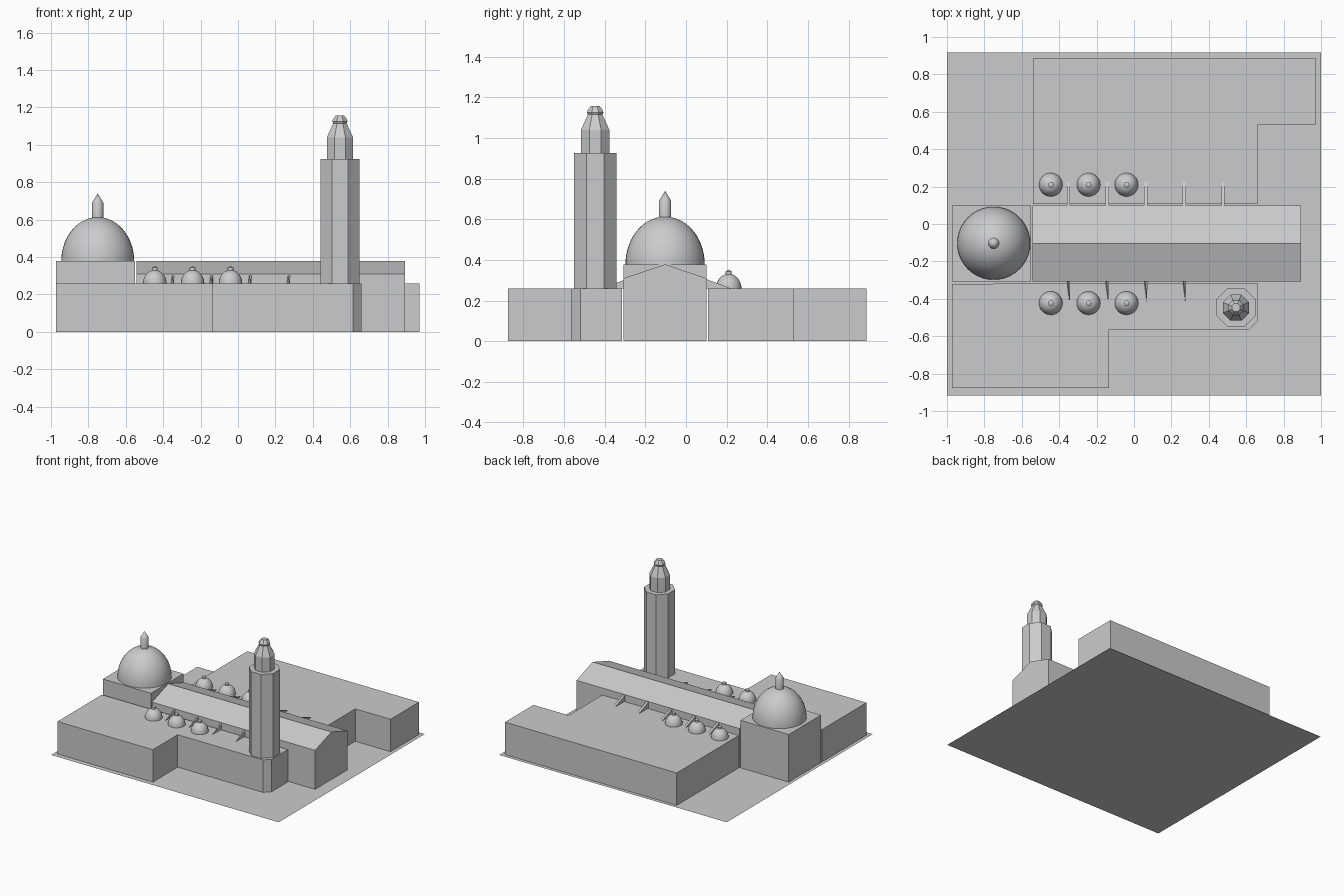
import bpy, bmesh, math
from mathutils import Vector

if "Cube" in bpy.data.objects:
    bpy.data.objects.remove(bpy.data.objects["Cube"])


def finish(name, bm, smooth=False):
    bmesh.ops.recalc_face_normals(bm, faces=bm.faces[:])
    # make sure the shells point outward (some are open underneath)
    c = sum((v.co for v in bm.verts), Vector()) / len(bm.verts)
    if sum(f.normal.dot(f.calc_center_median() - c) * f.calc_area() for f in bm.faces) < 0:
        bmesh.ops.reverse_faces(bm, faces=bm.faces[:])
    me = bpy.data.meshes.new(name)
    bm.to_mesh(me)
    bm.free()
    ob = bpy.data.objects.new(name, me)
    bpy.context.collection.objects.link(ob)
    if smooth:
        bpy.ops.object.select_all(action='DESELECT')
        ob.select_set(True)
        bpy.context.view_layer.objects.active = ob
        bpy.ops.object.shade_smooth_by_angle(angle=math.radians(35))
    return ob


def prism(name, outline, direction, drop_bottom=True):
    """Extrude a flat 3D outline; faces resting on the ground are left open."""
    bm = bmesh.new()
    face = bm.faces.new([bm.verts.new(p) for p in outline])
    ext = bmesh.ops.extrude_face_region(bm, geom=[face], use_keep_orig=True)
    new = [g for g in ext['geom'] if isinstance(g, bmesh.types.BMVert)]
    bmesh.ops.translate(bm, verts=new, vec=direction)
    if drop_bottom:
        low = [f for f in bm.faces if all(abs(v.co.z) < 1e-6 for v in f.verts)]
        bmesh.ops.delete(bm, geom=low, context='FACES')
    return finish(name, bm)


def block(name, pts, height):
    return prism(name, [(x, y, 0) for x, y in pts], (0, 0, height))


def lathe(name, x, y, profile, sides, phase=0.0, smooth=True):
    """Rings of (radius, z), closed on top, open underneath."""
    bm = bmesh.new()
    prev = None
    for r, z in profile:
        if r == 0:
            ring = [bm.verts.new((x, y, z))] * sides
        else:
            ring = [bm.verts.new((x + r * math.cos(phase + math.tau * i / sides),
                                  y + r * math.sin(phase + math.tau * i / sides), z))
                    for i in range(sides)]
        if prev:
            for i in range(sides):
                j = (i + 1) % sides
                quad = [prev[i], prev[j], ring[j], ring[i]]
                bm.faces.new(quad[:3] if r == 0 else quad)
        prev = ring
    if profile[-1][0] > 0:
        bm.faces.new(prev)
    return finish(name, bm, smooth)


def dome_profile(r, z0, h, tip, steps):
    """Quarter ellipse stopping at the finial radius."""
    end = math.acos(tip / r)
    return [(r * math.cos(end * i / steps), z0 + h * math.sin(end * i / steps))
            for i in range(steps + 1)]


ROOF = 0.258          # flat roof height
AXIS = -0.103         # y of the nave ridge

# ground slab: a single flat sheet
bm = bmesh.new()
bm.faces.new([bm.verts.new((x, y, 0)) for x, y in
              ((-1, -0.917), (1, -0.917), (1, 0.917), (-1, 0.917))])
finish("ground_sheet", bm)

# flat-roofed wings
block("north_wing", [(-0.54, 0.108), (0.66, 0.108), (0.66, 0.53), (0.97, 0.53),
                     (0.97, 0.888), (-0.54, 0.888)], ROOF)
block("south_wing", [(-0.973, -0.877), (-0.135, -0.877), (-0.135, -0.565),
                     (0.615, -0.565), (0.66, -0.52), (0.66, -0.316),
                     (-0.973, -0.32)], ROOF)

# gabled nave and the square dome base
prism("nave", [(-0.542, -0.307, 0), (-0.542, 0.1, 0), (-0.542, 0.1, 0.31),
               (-0.542, AXIS, 0.378), (-0.542, -0.307, 0.31)], (1.435, 0, 0))
block("dome_base", [(-0.973, -0.307), (-0.55, -0.307), (-0.55, 0.1), (-0.973, 0.1)], 0.378)

# large dome with its lantern
big = dome_profile(0.195, 0.378, 0.235, 0.03, 14)
lathe("main_dome", -0.75, AXIS, big + [(0.03, 0.69), (0, 0.74)], 40)

# small roof domes
for x in (-0.445, -0.243, -0.04):
    for side, y in (("north", 0.21), ("south", -0.423)):
        small = dome_profile(0.063, ROOF, 0.073, 0.015, 8)
        lathe("small_dome_" + side, x, y, small + [(0.015, 0.343), (0, 0.352)], 24)

# sloping buttresses: straight on the north, pointed on the south
for i in range(5):
    x = -0.35 + 0.2065 * i
    prism("north_buttress", [(x - 0.009, 0.1, ROOF), (x - 0.009, 0.225, ROOF),
                             (x - 0.009, 0.1, 0.305)], (0.018, 0, 0))
    if i < 4:
        bm = bmesh.new()
        a, b, c, d, t = [bm.verts.new(p) for p in (
            (x - 0.009, -0.307, ROOF), (x + 0.009, -0.307, ROOF),
            (x + 0.009, -0.307, 0.3), (x - 0.003, -0.307, 0.3),
            (x + 0.006, -0.422, ROOF))]
        for f in ((a, b, c, d), (a, b, t), (b, c, t), (c, d, t), (d, a, t)):
            bm.faces.new(f)
        finish("south_buttress", bm)

# octagonal tower, belfry and cap (radii given across flats)
K = 1 / math.cos(math.pi / 8)
lathe("tower_shaft", 0.545, -0.447, [(0.105 * K, ROOF), (0.105 * K, 0.925)],
      8, math.pi / 8, False)
lathe("tower_belfry", 0.545, -0.447,
      [(r * K, z) for r, z in ((0.07, 0.925), (0.07, 1.04), (0.036, 1.115),
                               (0.041, 1.125), (0.036, 1.138), (0.022, 1.157))],
      8, math.pi / 8, False)
